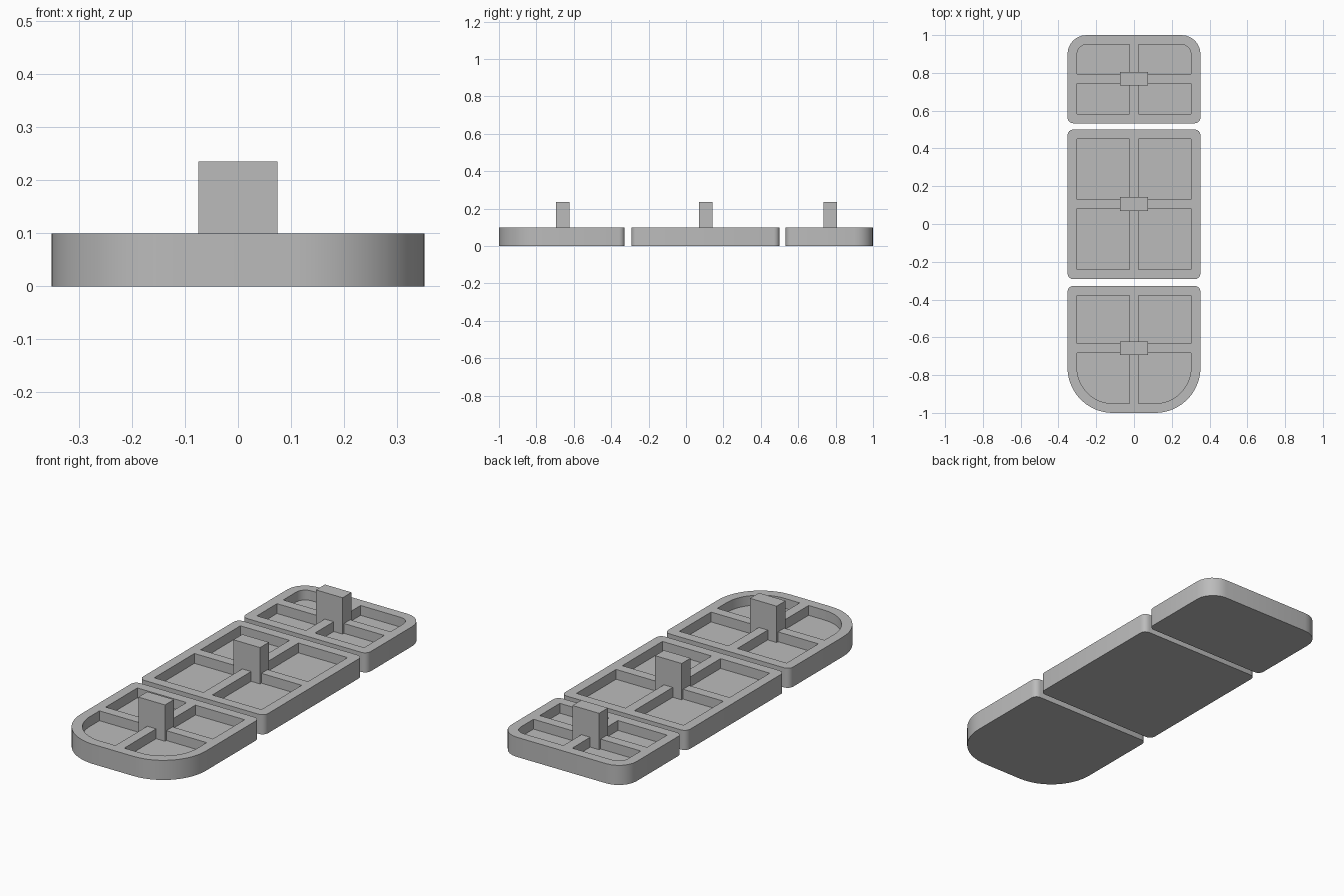
import bpy, bmesh, math

if "Cube" in bpy.data.objects:
    bpy.data.objects.remove(bpy.data.objects["Cube"])

HALF_W, WALL, RIB = 0.352, 0.05, 0.025
TRAY_H, FLOOR, POST_TOP = 0.1, 0.05, 0.235

grey = bpy.data.materials.new("plain_grey")
grey.diffuse_color = (0.5, 0.5, 0.5, 1)
grey.use_nodes = True
grey.node_tree.nodes["Principled BSDF"].inputs["Base Color"].default_value = grey.diffuse_color


def add_prism(bm, x0, x1, y0, y1, z0, z1, radii=(0, 0, 0, 0)):
    """Upright prism; radii run back-right, back-left, front-left, front-right."""
    corners = [(x1, y1, -1, -1), (x0, y1, 1, -1), (x0, y0, 1, 1), (x1, y0, -1, 1)]
    pts = []
    for i, ((x, y, sx, sy), r) in enumerate(zip(corners, radii)):
        n = max(4, int(r * 64)) if r else 0
        for k in range(n + 1):
            a = math.pi / 2 * (i + (k / n if n else 0))
            pts.append((x + sx * r + r * math.cos(a), y + sy * r + r * math.sin(a)))
    low = [bm.verts.new((x, y, z0)) for x, y in pts]
    high = [bm.verts.new((x, y, z1)) for x, y in pts]
    bm.faces.new(low[::-1])
    bm.faces.new(high)
    for i in range(len(pts)):
        j = (i + 1) % len(pts)
        bm.faces.new((low[i], low[j], high[j], high[i]))


def make_object(name, prisms):
    bm = bmesh.new()
    for p in prisms:
        add_prism(bm, *p)
    mesh = bpy.data.meshes.new(name)
    bm.to_mesh(mesh)
    bm.free()
    mesh.materials.append(grey)
    ob = bpy.data.objects.new(name, mesh)
    bpy.context.collection.objects.link(ob)
    return ob


def make_tray(name, y0, y1, mid, r_front, r_back):
    # solid block with rounded corners
    tray = make_object(name + "_tray", [(-HALF_W, HALF_W, y0, y1, 0, TRAY_H,
                                         (r_back, r_back, r_front, r_front))])
    # four pockets, leaving a cross of ribs between them
    rf, rb = max(0, r_front - WALL), max(0, r_back - WALL)
    inner, top = HALF_W - WALL, TRAY_H + 0.05
    cutter = make_object(name + "_pocket_cutter", [
        (RIB, inner, mid + RIB, y1 - WALL, FLOOR, top, (rb, 0, 0, 0)),
        (-inner, -RIB, mid + RIB, y1 - WALL, FLOOR, top, (0, rb, 0, 0)),
        (-inner, -RIB, y0 + WALL, mid - RIB, FLOOR, top, (0, 0, rf, 0)),
        (RIB, inner, y0 + WALL, mid - RIB, FLOOR, top, (0, 0, 0, rf))])
    cutter.hide_render = True
    mod = tray.modifiers.new("pockets", "BOOLEAN")
    mod.operation, mod.solver, mod.object = "DIFFERENCE", "EXACT", cutter
    bpy.ops.object.select_all(action="DESELECT")
    bpy.context.view_layer.objects.active = tray
    tray.select_set(True)
    bpy.ops.object.modifier_apply(modifier=mod.name)
    bpy.data.objects.remove(cutter)
    bpy.ops.object.shade_smooth_by_angle(angle=math.radians(30))
    # upright post at the crossing of the ribs
    make_object(name + "_post", [(-0.075, 0.075, mid - 0.036, mid + 0.036,
                                  FLOOR - 0.01, POST_TOP)])


make_tray("front", -1.0, -0.328, -0.658, 0.24, 0.03)
make_tray("middle", -0.292, 0.5, 0.106, 0.03, 0.03)
make_tray("back", 0.533, 1.0, 0.77, 0.03, 0.1)
